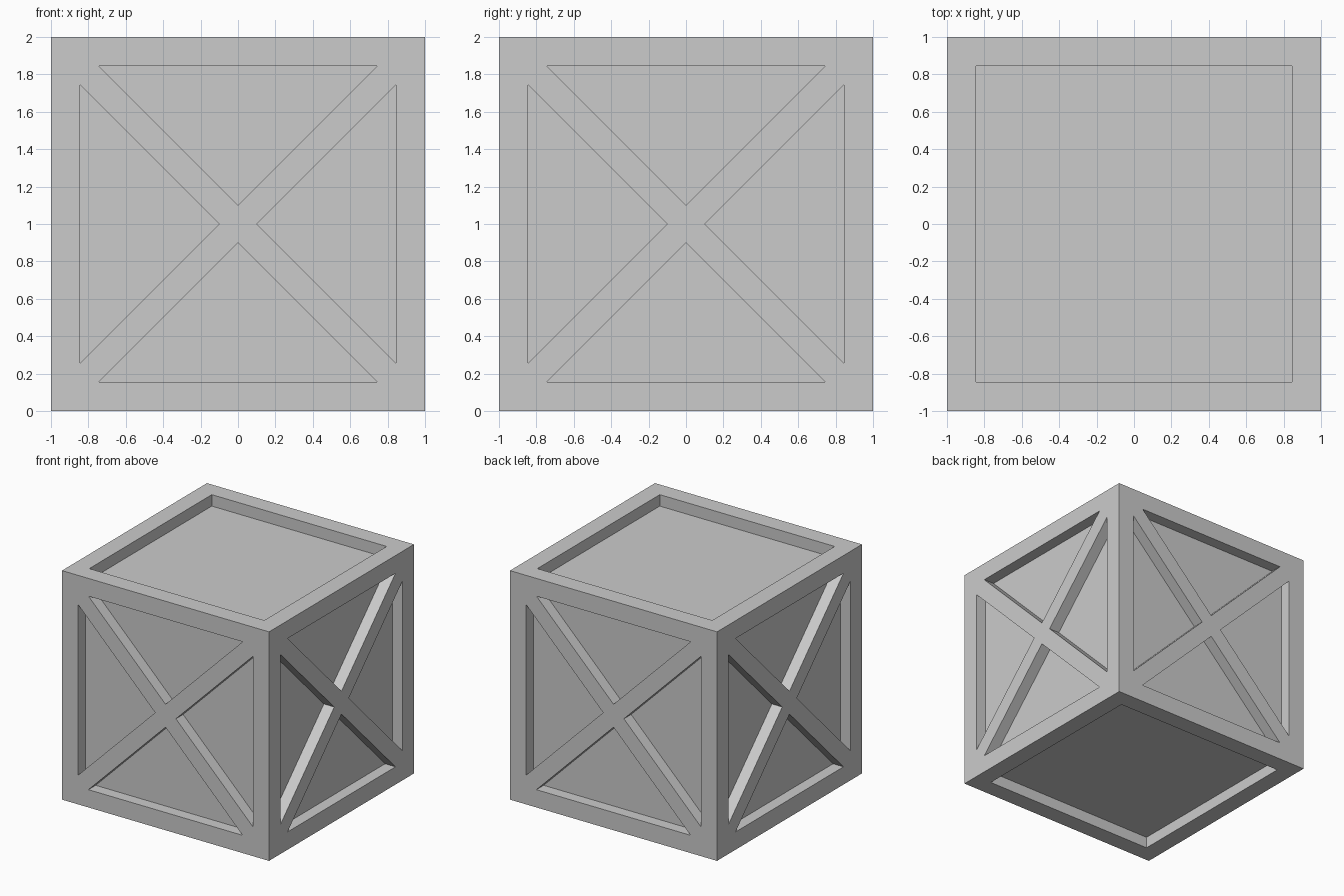
import bpy, bmesh
from math import pi
from mathutils import Matrix, Vector

if "Cube" in bpy.data.objects:
    bpy.data.objects.remove(bpy.data.objects["Cube"])

HALF = 1.0      # half of the crate's size
INNER = 0.845   # inner edge of the frame
DEPTH = 0.1     # recess depth
GAP = 0.1       # brace half width, measured along an axis


def prism(bm, points, matrix):
    """Closed prism from a 2D outline, cut DEPTH into a face at height HALF."""
    low = [bm.verts.new(matrix @ Vector((x, y, HALF - DEPTH))) for x, y in points]
    high = [bm.verts.new(matrix @ Vector((x, y, HALF + 0.1))) for x, y in points]
    bm.faces.new(low[::-1])
    bm.faces.new(high)
    n = len(points)
    for i in range(n):
        j = (i + 1) % n
        bm.faces.new((low[i], low[j], high[j], high[i]))


def mesh_object(name, bm):
    bmesh.ops.recalc_face_normals(bm, faces=bm.faces)
    mesh = bpy.data.meshes.new(name)
    bm.to_mesh(mesh)
    bm.free()
    obj = bpy.data.objects.new(name, mesh)
    obj.location.z = HALF
    bpy.context.collection.objects.link(obj)
    return obj


# solid crate body
bm = bmesh.new()
bmesh.ops.create_cube(bm, size=2 * HALF)
crate = mesh_object("crate", bm)

# recess cutters
bm = bmesh.new()
square = [(-INNER, -INNER), (INNER, -INNER), (INNER, INNER), (-INNER, INNER)]
wing = INNER - GAP
triangle = [(0, GAP), (wing, INNER), (-wing, INNER)]

# square recess in the top and bottom
for angle in (0, pi):
    prism(bm, square, Matrix.Rotation(angle, 4, 'X'))

# four triangular recesses per side leave the crossed braces standing
for side in range(4):
    face = Matrix.Rotation(side * pi / 2, 4, 'Z') @ Matrix.Rotation(pi / 2, 4, 'X')
    for turn in range(4):
        prism(bm, triangle, face @ Matrix.Rotation(turn * pi / 2, 4, 'Z'))
cutter = mesh_object("recess_cutter", bm)
cutter.hide_render = True

# carve the recesses
mod = crate.modifiers.new("recesses", 'BOOLEAN')
mod.operation = 'DIFFERENCE'
mod.solver = 'EXACT'
mod.object = cutter
bpy.context.view_layer.objects.active = crate
crate.select_set(True)
bpy.ops.object.modifier_apply(modifier=mod.name)
bpy.data.objects.remove(cutter)
